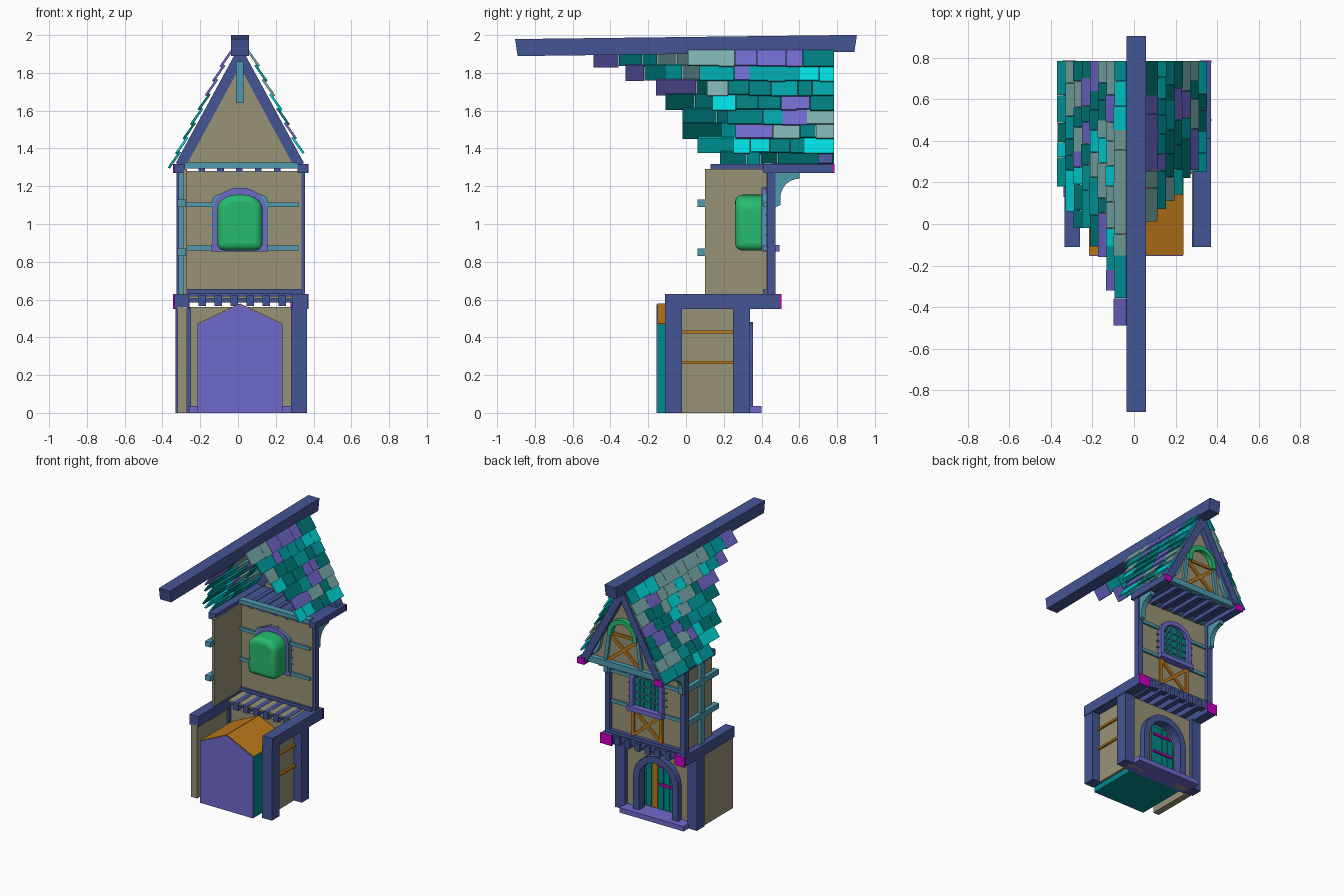
import bpy, bmesh, math, random
from mathutils import Vector

if "Cube" in bpy.data.objects:
    bpy.data.objects.remove(bpy.data.objects["Cube"])
random.seed(4)

COL = dict(beam=(.06, .09, .3), wall=(.31, .29, .18), cyan=(.08, .33, .44), purple=(.16, .14, .6),
           orange=(.5, .19, .01), magenta=(.6, 0, .55), teal=(0, .25, .25), green=(.02, .5, .16),
           tile_a=(0, .7, .72), tile_b=(0, .2, .2), tile_c=(.2, .42, .42), tile_d=(0, .36, .38))
MATS = {}


def mat(c):
    if c not in MATS:
        MATS[c] = bpy.data.materials.new(c)
        MATS[c].diffuse_color = (*COL[c], 1)
    return MATS[c]


def finish(name, bm, *cols):
    bmesh.ops.recalc_face_normals(bm, faces=bm.faces)
    me = bpy.data.meshes.new(name)
    bm.to_mesh(me)
    bm.free()
    for c in cols:
        me.materials.append(mat(c))
    ob = bpy.data.objects.new(name, me)
    bpy.context.collection.objects.link(ob)
    return ob


def prism(name, pts, y0, y1, c):
    """Outline in x,z pushed along y."""
    bm = bmesh.new()
    f = bm.faces.new([bm.verts.new((x, y0, z)) for x, z in pts])
    r = bmesh.ops.extrude_face_region(bm, geom=[f])
    bmesh.ops.translate(bm, vec=(0, y1 - y0, 0), verts=[v for v in r['geom'] if isinstance(v, bmesh.types.BMVert)])
    return finish(name, bm, c)


def box(name, x0, x1, y0, y1, z0, z1, c):
    return prism(name, [(x0, z0), (x1, z0), (x1, z1), (x0, z1)], y0, y1, c)


def bar(name, p, q, w, y0, y1, c):
    """Straight timber between two x,z points."""
    p, q = Vector(p), Vector(q)
    d = (q - p).normalized() * w / 2
    n = Vector((-d.y, d.x))
    return prism(name, [p + n, p - n, q - n, q + n], y0, y1, c)


def arc(cx, cz, rx, rz, a0, a1, n=12):
    return [(cx + rx * math.cos(math.radians(a0 + (a1 - a0) * i / n)),
             cz + rz * math.sin(math.radians(a0 + (a1 - a0) * i / n))) for i in range(n + 1)]


def arch(name, cx, z0, zs, r, w, y0, y1, c, rise=1):
    """Arched frame: legs from z0 to zs, then a half ring."""
    out = [(cx + r, z0)] + arc(cx, zs, r, r * rise, 0, 180) + [(cx - r, z0)]
    inn = [(cx - r + w, z0)] + arc(cx, zs, r - w, r * rise - w, 180, 0) + [(cx + r - w, z0)]
    return prism(name, out + inn, y0, y1, c)


# ---- Ground storey
prism('ground_front_wall', [(-.31, 0), (-.31, .56), (.31, .56), (.31, 0), (.16, 0)]
      + arc(.01, .29, .15, .15, 0, 180) + [(-.14, 0)], .27, .31, 'wall')
box('ground_left_wall', -.32, -.27, -.11, .27, 0, .56, 'wall')
box('ground_right_wall', .28, .30, -.03, .26, 0, .56, 'wall')
for n, x0, x1 in (('left', -.33, -.25), ('right', .28, .365)):
    box(n + '_front_post', x0, x1, .25, .34, 0, .56, 'beam')
box('right_back_post', .28, .365, -.11, -.02, 0, .56, 'beam')
for z in (.26, .42):
    box('side_rail', .285, .315, -.02, .25, z, z + .016, 'orange')
prism('entry_box', [(-.215, 0), (.235, 0), (.235, .47), (.01, .575), (-.215, .47)], -.15, .24, 'teal')
prism('entry_box_back', [(-.215, 0), (.235, 0), (.235, .47), (.01, .575), (-.215, .47)], -.155, -.149, 'purple')
for s in (-1, 1):
    bar('entry_box_roof', (.01 + s * .226, .47), (.01, .576), .006, -.15, .24, 'orange')
for i in range(6):
    x = -.14 + i * .05
    box('door_plank', x + .001, x + .047, .24, .258, .03, .43, 'orange' if i == 4 else 'teal')
for z in (.22, .36):
    box('door_hinge', -.13, .04, .258, .268, z, z + .018, 'magenta')
arch('door_frame', .01, .03, .29, .19, .05, .29, .355, 'beam')
box('door_step', -.26, .285, .24, .40, 0, .037, 'purple')

# ---- First jetty
for n, x0, x1 in (('left', -.335, -.26), ('right', .285, .37)):
    box(n + '_jetty_beam', x0, x1, -.11, .50, .55, .63, 'beam')
    box(n + '_jetty_beam_end', x0 - .008, x1 + .004, .495, .505, .55, .63, 'magenta')
box('jetty_front_beam', -.26, .285, .43, .48, .585, .63, 'beam')
box('jetty_floor', -.26, .285, .25, .45, .605, .62, 'wall')
for i in range(6):
    x = -.21 + i * .085
    box('jetty_joist', x, x + .04, .24, .50, .565, .622, 'beam')

# ---- Upper storey
box('upper_front_wall', -.28, .335, .425, .445, .63, 1.28, 'wall')
box('upper_left_wall', -.29, -.27, .10, .44, .62, 1.29, 'wall')
for x0, x1 in ((-.325, -.28), (.315, .355)):
    box('upper_corner_post', x0, x1, .43, .475, .63, 1.28, 'beam')
box('upper_sill_beam', -.28, .335, .41, .475, .63, .655, 'beam')
box('left_wall_stud', -.315, -.28, .22, .27, .63, 1.29, 'cyan')
for z in (.83, 1.09):
    box('left_wall_rail', -.32, -.275, .06, .44, z, z + .04, 'cyan')
for z in (.86, 1.09):
    for x0, x1 in ((-.28, -.13), (.15, .32)):
        box('front_wall_rail', x0, x1, .41, .46, z, z + .025, 'cyan')

# ---- Upper window with rounded bay behind it
blob = prism('window_bay', [(-.11, .86), (.13, .86), (.13, 1.11), (.07, 1.155), (-.05, 1.155), (-.11, 1.11)],
             .26, .43, 'green')
m = blob.modifiers.new('round', 'BEVEL')
m.width, m.segments, m.limit_method = .05, 4, 'NONE'
bpy.context.view_layer.objects.active = blob
blob.select_set(True)
bpy.ops.object.shade_smooth_by_angle()
prism('window_glass', [(.125, .87), *arc(.01, 1.08, .115, .08, 0, 180), (-.105, .87)], .44, .45, 'teal')
arch('window_frame', .01, .87, 1.08, .14, .032, .40, .475, 'purple', .8)
arch('window_back_frame', .01, .86, 1.13, .145, .025, .405, .425, 'cyan', .3)
box('window_sill', -.14, .16, .40, .495, .855, .89, 'purple')
for z in (.94, .99, 1.045, 1.10):
    box('window_bar', -.155, .17, .42, .458, z, z + .008, 'cyan')
for x in (-.055, -.022, .036, .07):
    box('window_bar', x, x + .008, .42, .458, .88, 1.17 + .03 * (abs(x) < .04), 'cyan')
# cross panel below the window
for x in (-.12, .12):
    box('panel_post', x, x + .025, .44, .46, .655, .86, 'orange')
for s in (-1, 1):
    bar('panel_brace', (.0125 - s * .11, .665), (.0125 + s * .11, .85), .022, .44, .457, 'orange')

# ---- Second jetty
box('left_eave_beam', -.34, -.28, .13, .78, 1.27, 1.318, 'beam')
box('right_eave_beam', .315, .37, .41, .78, 1.27, 1.318, 'beam')
for x0, x1 in ((-.345, -.28), (.315, .372)):
    box('eave_beam_end', x0, x1, .776, .786, 1.27, 1.318, 'magenta')
box('eave_back_beam', -.28, .315, .41, .46, 1.295, 1.325, 'cyan')
box('eave_front_beam', -.28, .315, .72, .765, 1.295, 1.34, 'cyan')
box('eave_soffit', -.28, .315, .45, .73, 1.305, 1.315, 'beam')
for i in range(5):
    x = -.21 + i * .1
    box('eave_joist', x, x + .035, .42, .74, 1.275, 1.32, 'beam')
# curved brackets, outline drawn in y,z and turned to face sideways
for x in (-.32, .315):
    pts = [(.475, 1.27), (.475, 1.09), (.50, 1.10)] + arc(.60, 1.14, .10, .10, 180, 90, 6) + [(.60, 1.27)]
    b = prism('curved_bracket', [(y, z) for y, z in pts], -x - .035, -x, 'cyan')
    b.rotation_euler.z = math.pi / 2

# ---- Gable
prism('gable_wall', [(-.31, 1.31), (.33, 1.31), (.01, 1.89)], .705, .73, 'wall')
for s in (-1, 1):
    bar('gable_rafter', (.01 + s * .315, 1.31), (.01 + s * .0, 1.89), .055, .70, .775, 'beam')
    bar('gable_brace', (.01 + s * .15, 1.33), (.01 + s * .12, 1.56), .026, .725, .75, 'cyan')
    bar('gable_cross', (.01 - s * .13, 1.34), (.01 + s * .13, 1.55), .024, .725, .742, 'orange')
    prism('gable_curved_brace', [(.01 + s * (x - .01), z) for x, z in
          arc(.33, 1.50, .14, .17, 180, 235, 6) + arc(.33, 1.50, .11, .14, 235, 180, 6)], .725, .76, 'cyan')
box('gable_rail', -.12, .14, .725, .742, 1.54, 1.56, 'orange')
arch('gable_arch', .01, 1.54, 1.56, .125, .035, .72, .765, 'green')
box('king_post', -.01, .03, .685, .725, 1.64, 1.86, 'cyan')


# ---- Roof tiles: overlapping courses of random width, torn away towards the back
def tiles(name, s, starts):
    bm = bmesh.new()
    d = Vector((s * .455, 0, -.89)).normalized()
    n = Vector((s * .89, 0, .455)).normalized()
    for r, y0 in enumerate(starts):
        top = Vector((.01 + s * .035, 0, 1.915)) + d * (r * .086)
        y = .785
        while y > y0 + .01:
            w = random.uniform(.07, .18)
            e = max(y - w, y0)
            if e - y0 < .06:
                e = y0
            k = random.uniform(-.005, .006)
            a, b = top + n * .002, top + d * (.10 + k) + n * .016
            ring = [a, b, b + n * .012, a + n * .012]
            v = [[bm.verts.new((p.x, q, p.z)) for p in ring] for q in (y - .001, e + .001)]
            fs = [bm.faces.new(v[0]), bm.faces.new(v[1])]
            fs += [bm.faces.new((v[0][i], v[0][(i + 1) % 4], v[1][(i + 1) % 4], v[1][i])) for i in range(4)]
            c = random.randrange(5)
            for f in fs:
                f.material_index = c
            y = e
    finish(name, bm, 'tile_a', 'tile_b', 'tile_c', 'tile_d', 'purple')


tiles('left_roof_tiles', -1, [-.49, -.32, -.16, -.11, -.02, -.02, .06, .18])
tiles('right_roof_tiles', 1, [.01, .07, .11, .14, .22, .26, .25])

# ---- Ridge beam, slightly raised at the facade end
ridge = box('ridge_beam', -.037, .057, -.905, .905, 1.90, 1.99, 'beam')
for v in ridge.data.vertices:
    v.co.z += .011 * v.co.y / .9
    if v.co.z < 1.95:
        v.co.y *= .985

for m in bpy.data.materials:
    if m.users and not m.is_grease_pencil:
        m.use_nodes = True
        m.node_tree.nodes["Principled BSDF"].inputs["Base Color"].default_value = m.diffuse_color
